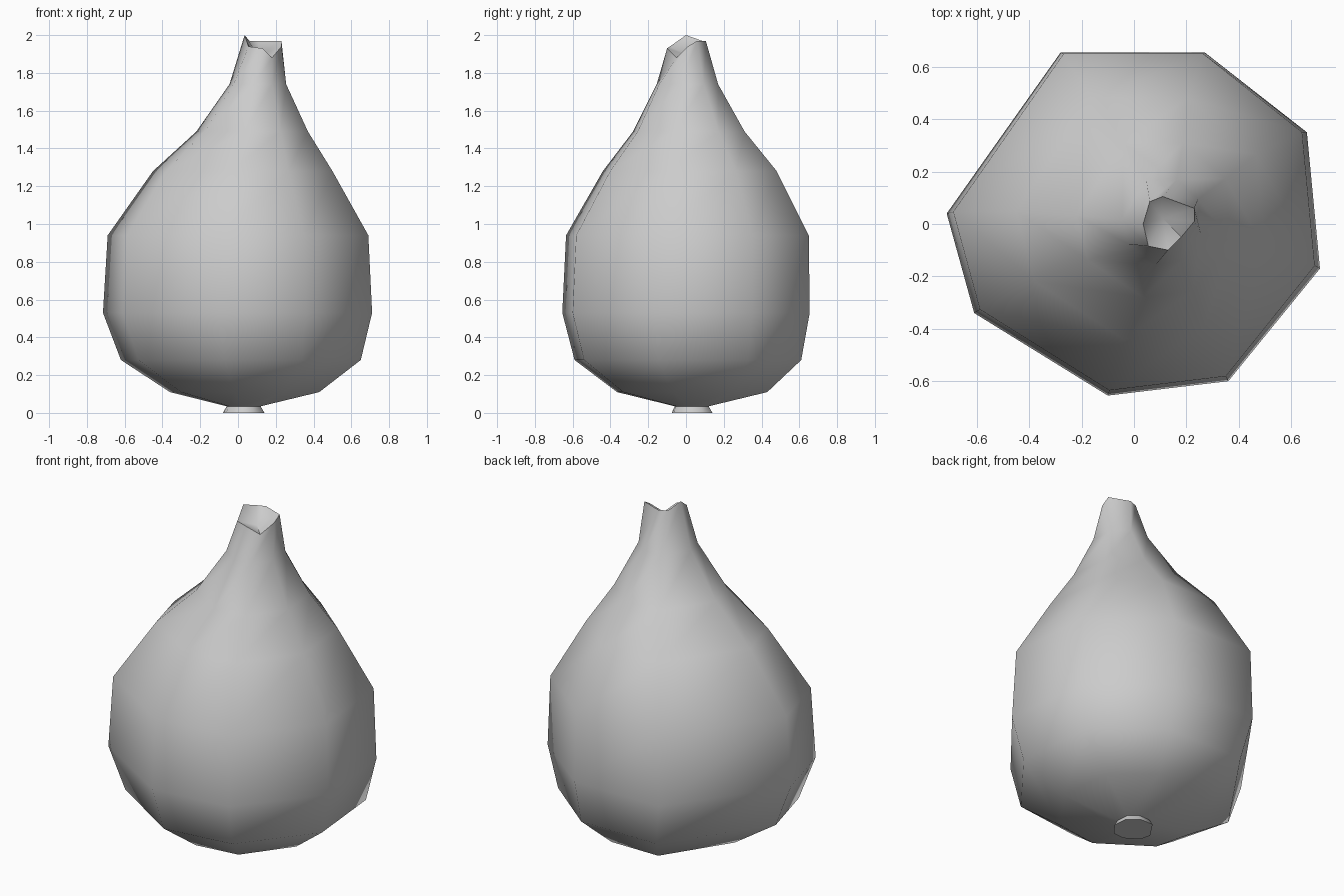
import bpy, bmesh, math

# Irregular eight-sided plan at the widest level
PLAN = [(-0.715, 0.04), (-0.61, -0.34), (-0.10, -0.655), (0.36, -0.60),
        (0.71, -0.17), (0.66, 0.35), (0.27, 0.655), (-0.28, 0.655)]

# Ring levels: z, x min, x max, y min, y max
LEVELS = [(0.00, -0.08, 0.14, -0.075, 0.14),
          (0.035, -0.06, 0.12, -0.06, 0.12),
          (0.11, -0.36, 0.43, -0.365, 0.43),
          (0.28, -0.62, 0.65, -0.59, 0.61),
          (0.53, -0.715, 0.71, -0.655, 0.655),
          (0.94, -0.69, 0.69, -0.635, 0.65),
          (1.28, -0.45, 0.50, -0.44, 0.48),
          (1.49, -0.22, 0.37, -0.28, 0.31),
          (1.74, -0.045, 0.255, -0.155, 0.17)]

# Torn, uneven rim of the neck
RIM = [(0.035, 0.0, 2.0), (0.055, -0.085, 1.94), (0.13, -0.10, 1.93), (0.18, -0.05, 1.88),
       (0.23, 0.01, 1.94), (0.23, 0.06, 1.97), (0.11, 0.105, 1.97), (0.06, 0.085, 1.97)]


def ring(z, x0, x1, y0, y1):
    return [(x0 + (x + 0.715) / 1.425 * (x1 - x0),
             y0 + (y + 0.655) / 1.31 * (y1 - y0), z) for x, y in PLAN]


# Bulbous body lofted from base to rim
bm = bmesh.new()
rings = [[bm.verts.new(p) for p in pts] for pts in [ring(*l) for l in LEVELS] + [RIM]]
for a, b in zip(rings, rings[1:]):
    for i in range(8):
        j = (i + 1) % 8
        bm.faces.new((a[i], a[j], b[j], b[i]))
bm.faces.new(rings[0])

# Shallow hollow inside the rim
centre = bm.verts.new((0.11, 0.02, 1.89))
for i in range(8):
    bm.faces.new((rings[-1][i], rings[-1][(i + 1) % 8], centre))
bmesh.ops.recalc_face_normals(bm, faces=bm.faces)

mesh = bpy.data.meshes.new("bulb_body")
bm.to_mesh(mesh)
bm.free()
body = bpy.data.objects.new("bulb_body", mesh)
bpy.context.collection.objects.link(body)
bpy.context.view_layer.objects.active = body
body.select_set(True)
bpy.ops.object.shade_smooth_by_angle(angle=math.radians(60))
